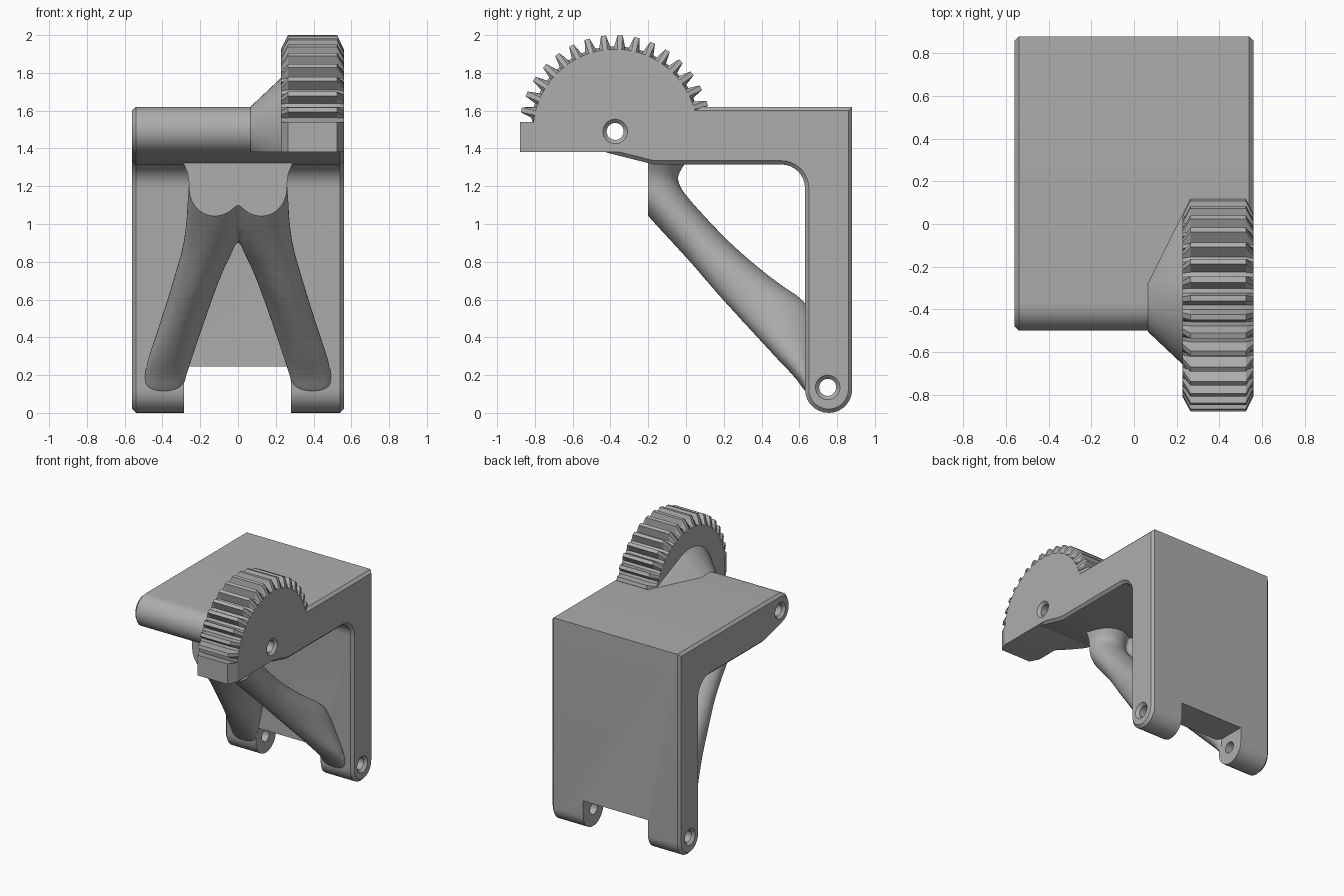
import bpy, bmesh, math
from mathutils import Vector

cube = bpy.data.objects.get("Cube")
if cube:
    bpy.data.objects.remove(cube, do_unlink=True)

grey = bpy.data.materials.new("plain grey")
grey.use_nodes = True
colour = (0.42, 0.42, 0.42, 1)
grey.diffuse_color = colour
grey.node_tree.nodes["Principled BSDF"].inputs["Base Color"].default_value = colour

PIVOT = (-0.375, 1.49)   # gear axle, (y, z)
HINGE = (0.75, 0.135)    # lower hinge, (y, z)


def arc(centre, r, a0, a1, n):
    """Points on an arc in the y-z plane, angles in degrees."""
    steps = [math.radians(a0 + (a1 - a0) * i / n) for i in range(n + 1)]
    return [(centre[0] + r * math.cos(a), centre[1] + r * math.sin(a)) for a in steps]


def at_x(x, profile):
    return [(x, y, z) for y, z in profile]


def loft(bm, rings):
    """Skin matching rings of points and cap both ends."""
    rows = [[bm.verts.new(p) for p in ring] for ring in rings]
    n = len(rows[0])
    for a, b in zip(rows, rows[1:]):
        for i in range(n):
            bm.faces.new((a[i], a[(i + 1) % n], b[(i + 1) % n], b[i]))
    caps = [bm.faces.new(rows[0]), bm.faces.new(rows[-1])]
    bmesh.ops.recalc_face_normals(bm, faces=bm.faces[:])
    return caps


def clip(bm, point, normal):
    """Cut away everything on the normal side of a plane and close the cut."""
    geom = bm.verts[:] + bm.edges[:] + bm.faces[:]
    cut = bmesh.ops.bisect_plane(bm, geom=geom, plane_co=Vector(point),
                                 plane_no=Vector(normal), clear_outer=True)
    edges = [e for e in cut["geom_cut"] if isinstance(e, bmesh.types.BMEdge)]
    bmesh.ops.holes_fill(bm, edges=edges, sides=0)


def make(name, bm):
    mesh = bpy.data.meshes.new(name)
    bm.to_mesh(mesh)
    bm.free()
    mesh.materials.append(grey)
    ob = bpy.data.objects.new(name, mesh)
    bpy.context.collection.objects.link(ob)
    return ob


def activate(ob):
    bpy.ops.object.select_all(action='DESELECT')
    ob.select_set(True)
    bpy.context.view_layer.objects.active = ob


def apply_modifier(ob, kind, **settings):
    mod = ob.modifiers.new(kind.title(), kind)
    for key, value in settings.items():
        setattr(mod, key, value)
    activate(ob)
    bpy.ops.object.modifier_apply(modifier=mod.name)


def smooth(ob, angle=30):
    activate(ob)
    bpy.ops.object.shade_smooth_by_angle(angle=math.radians(angle))


# Bracket: L-shaped profile with rounded ends, chamfered along both sides
profile = (arc((-0.375, 1.495), 0.125, 90, 258, 14) + [(-0.17, 1.315)]
           + arc((0.505, 1.19), 0.125, 90, 0, 8)
           + arc((0.755, 0.125), 0.125, 180, 360, 14) + [(0.88, 1.62)])
bm = bmesh.new()
caps = loft(bm, [at_x(-0.56, profile), at_x(0.56, profile)])
rim = list({e for f in caps for e in f.edges})
bmesh.ops.bevel(bm, geom=rim, offset=0.02, segments=1, affect='EDGES')
bracket = make("bracket", bm)

# Gear sector: sixteen teeth, a stop block at the front, chamfered ends
outline = [(-0.88, 1.38), (-0.88, 1.54), (-0.81, 1.53)]
for k in range(16):
    for off, r in ((-3.7, 0.45), (-1.5, 0.51), (1.5, 0.51), (3.7, 0.45)):
        a = math.radians(-77 + 10 * k + off)
        outline.append((PIVOT[0] + r * math.sin(a), PIVOT[1] + r * math.cos(a)))
outline += [(0.06, 1.5), (-0.35, 1.38)]


def shrink(p, limit=0.435):
    y, z = p
    if z < 1.55:
        return max(y, -0.81), z
    s = min(1, limit / math.hypot(y - PIVOT[0], z - PIVOT[1]))
    return PIVOT[0] + (y - PIVOT[0]) * s, PIVOT[1] + (z - PIVOT[1]) * s


ends = [shrink(p) for p in outline]
bm = bmesh.new()
loft(bm, [at_x(0.227, ends), at_x(0.265, outline), at_x(0.525, outline), at_x(0.56, ends)])
gear = make("gear_sector", bm)

# Flare joining the plate to the gear
bm = bmesh.new()
near = arc(PIVOT, 0.13, 0, 360, 32)[:-1] + [(-0.28, 1.62)]
far = arc(PIVOT, 0.29, 0, 360, 48)[:-1] + [(0.07, 1.615), (0.07, 1.4)]
for p in at_x(0.065, near) + at_x(0.235, far):
    bm.verts.new(p)
hull = bmesh.ops.convex_hull(bm, input=bm.verts[:])
bmesh.ops.delete(bm, geom=[v for v in bm.verts if not v.link_faces], context='VERTS')
clip(bm, (0, 0, 1.38), (0, 0, -1))
bmesh.ops.recalc_face_normals(bm, faces=bm.faces[:])
flare = make("gear_flare", bm)

# Hole and notch cutters
cutters = []
for name, (y, z) in (("axle_cutter", PIVOT), ("hinge_cutter", HINGE)):
    bm = bmesh.new()
    loft(bm, [at_x(x, arc((y, z), r, 0, 360, 32)[:-1])
              for x, r in ((-0.6, 0.105), (-0.54, 0.045), (0.54, 0.045), (0.6, 0.105))])
    cutters.append(make(name, bm))
bm = bmesh.new()
loft(bm, [at_x(x, [(0.4, -0.2), (1.1, -0.2), (1.1, 0.245), (0.4, 0.245)])
          for x in (-0.285, 0.28)])
cutters.append(make("notch_cutter", bm))

for part, tools in ((bracket, cutters), (gear, cutters[:1]), (flare, cutters[:1])):
    for tool in tools:
        apply_modifier(part, 'BOOLEAN', object=tool, operation='DIFFERENCE', solver='EXACT')
    smooth(part, 25)
for tool in cutters:
    bpy.data.objects.remove(tool, do_unlink=True)

# Forked brace: two mirrored legs (z, x inner, x outer, y front, y back)
sections = [
    (1.40, -0.08, 0.33, -0.52, 0.04), (1.32, -0.06, 0.29, -0.45, 0.00),
    (1.25, -0.04, 0.255, -0.38, -0.06), (1.17, -0.03, 0.265, -0.31, -0.02),
    (1.05, -0.03, 0.27, -0.21, 0.09), (0.90, 0.00, 0.285, -0.07, 0.23),
    (0.78, 0.07, 0.32, 0.04, 0.37), (0.66, 0.115, 0.355, 0.14, 0.52),
    (0.58, 0.145, 0.38, 0.21, 0.67), (0.42, 0.20, 0.43, 0.36, 0.69),
    (0.27, 0.25, 0.485, 0.495, 0.69), (0.18, 0.275, 0.50, 0.59, 0.69),
    (0.09, 0.295, 0.50, 0.64, 0.68)]
bm = bmesh.new()
for side in (-1, 1):
    rings = []
    for z, x0, x1, y0, y1 in sections:
        ring = []
        for i in range(20):
            a = 2 * math.pi * i / 20
            c, s = math.cos(a), math.sin(a)
            ring.append((side * ((x0 + x1) / 2 + (x1 - x0) / 2 * c * 1.02),
                         (y0 + y1) / 2 + (y1 - y0) / 2 * s * 1.02, z))
        rings.append(ring)
    loft(bm, rings)
brace = make("forked_brace", bm)
apply_modifier(brace, 'SUBSURF', levels=1)
apply_modifier(brace, 'REMESH', mode='VOXEL', voxel_size=0.014)
apply_modifier(brace, 'SMOOTH', factor=0.5, iterations=10)
bm = bmesh.new()
bm.from_mesh(brace.data)
clip(bm, (0, -0.2, 0), (0, -1, 0))
clip(bm, (0, 0, 1.36), (0, 0, 1))
bm.to_mesh(brace.data)
bm.free()
if not brace.data.materials:
    brace.data.materials.append(grey)
for poly in brace.data.polygons:
    poly.material_index = 0
smooth(brace, 40)
